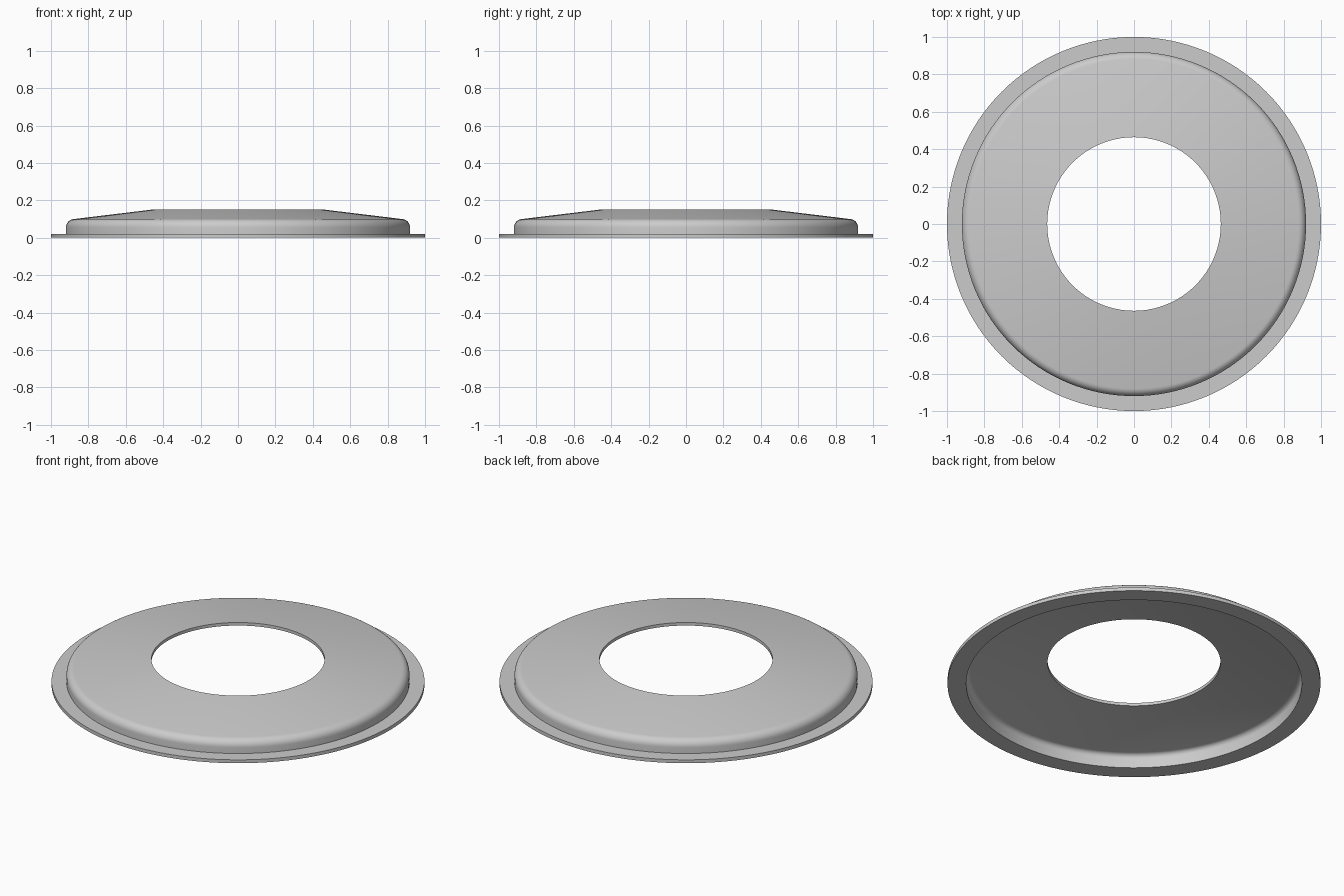
import bpy, bmesh, math

if "Cube" in bpy.data.objects:
    bpy.data.objects.remove(bpy.data.objects["Cube"])

SIDES = 128

def arc(cx, cz, r, a0, a1, n):
    # points along a fillet, angles in degrees
    return [(cx + r * math.cos(math.radians(a0 + (a1 - a0) * i / n)),
             cz + r * math.sin(math.radians(a0 + (a1 - a0) * i / n))) for i in range(n + 1)]

def lathe(name, profile):
    # spin a closed (radius, height) profile around z
    bm = bmesh.new()
    rings = [[bm.verts.new((r * math.cos(2 * math.pi * s / SIDES),
                            r * math.sin(2 * math.pi * s / SIDES), z)) for r, z in profile]
             for s in range(SIDES)]
    n = len(profile)
    for s in range(SIDES):
        a, b = rings[s], rings[(s + 1) % SIDES]
        for i in range(n):
            j = (i + 1) % n
            bm.faces.new((a[i], b[i], b[j], a[j]))
    bmesh.ops.recalc_face_normals(bm, faces=bm.faces)
    me = bpy.data.meshes.new(name)
    bm.to_mesh(me)
    bm.free()
    ob = bpy.data.objects.new(name, me)
    bpy.context.collection.objects.link(ob)
    bpy.context.view_layer.objects.active = ob
    ob.select_set(True)
    bpy.ops.object.shade_smooth_by_angle(angle=math.radians(30))
    ob.select_set(False)
    return ob

# flanged ring cover: flat rim, short wall, rounded shoulder, shallow cone with a hole
profile = [(0.90, 0.0), (1.0, 0.0), (1.0, 0.02), (0.92, 0.02)]
profile += arc(0.875, 0.055, 0.045, 0, 83, 8)      # outer shoulder
profile += [(0.464, 0.15), (0.464, 0.132)]         # cone and hole edge
profile += arc(0.873, 0.055, 0.027, 83, 0, 6)      # inner shoulder
lathe("flanged_ring_cover", profile)
